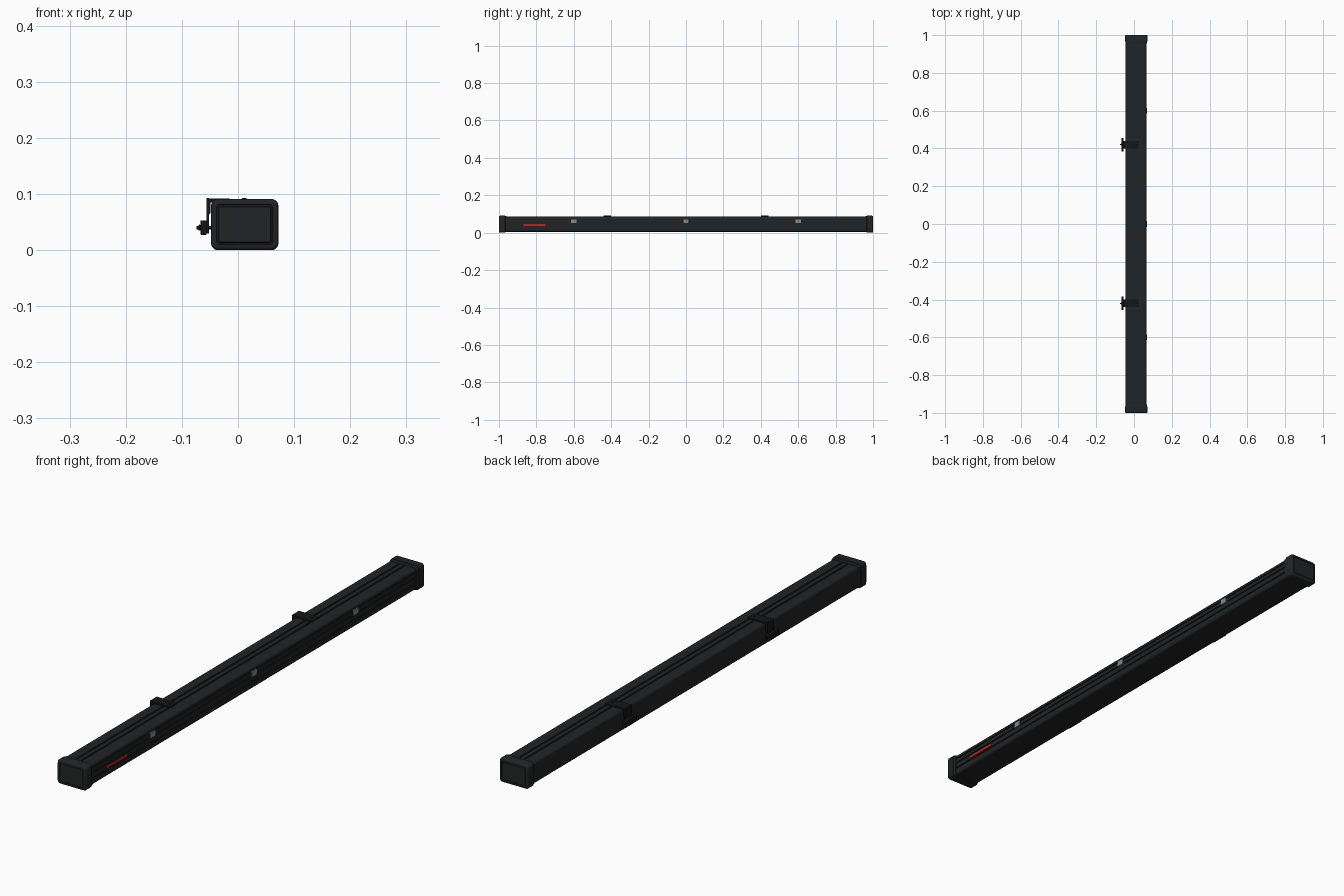
import bpy, bmesh, math
from mathutils import Matrix

if "Cube" in bpy.data.objects:
    bpy.data.objects.remove(bpy.data.objects["Cube"])


def material(name, color):
    m = bpy.data.materials.new(name)
    m.diffuse_color = (*color, 1)
    m.use_nodes = True
    m.node_tree.nodes["Principled BSDF"].inputs["Base Color"].default_value = m.diffuse_color
    return m


CASE = material("case black", (0.016, 0.017, 0.018))
DARK = material("trim black", (0.008, 0.008, 0.009))
GREY = material("tab grey", (0.25, 0.26, 0.27))
RED = material("red", (0.5, 0.02, 0.015))


def finish(ob, mat, bevel=0, segments=2):
    ob.data.materials.append(mat)
    if bevel:
        b = ob.modifiers.new("bevel", 'BEVEL')
        b.width, b.segments, b.limit_method = bevel, segments, 'ANGLE'
    bpy.ops.object.select_all(action='DESELECT')
    ob.select_set(True)
    bpy.context.view_layer.objects.active = ob
    bpy.ops.object.shade_smooth_by_angle(angle=math.radians(35))
    return ob


def from_bmesh(name, bm):
    bmesh.ops.recalc_face_normals(bm, faces=bm.faces)
    me = bpy.data.meshes.new(name)
    bm.to_mesh(me)
    bm.free()
    ob = bpy.data.objects.new(name, me)
    bpy.context.collection.objects.link(ob)
    return ob


def box(name, x, y, z, mat, bevel=0.001):
    bm = bmesh.new()
    size = [b - a for a, b in (x, y, z)]
    mid = [(a + b) / 2 for a, b in (x, y, z)]
    bmesh.ops.create_cube(bm, size=1, matrix=Matrix.Translation(mid) @ Matrix.Diagonal((*size, 1)))
    return finish(from_bmesh(name, bm), mat, bevel)


def rod(name, center, radius, length, axis, mat, sides=20):
    bm = bmesh.new()
    rot = Matrix.Rotation(math.pi / 2, 4, 'Y') if axis == 'X' else Matrix()
    bmesh.ops.create_cone(bm, cap_ends=True, segments=sides, radius1=radius, radius2=radius,
                          depth=length, matrix=Matrix.Translation(center) @ rot)
    return finish(from_bmesh(name, bm), mat, 0.0006, 1)


def round_rect(x0, x1, z0, z1, r, n=5):
    pts = []
    for cx, cz, a in ((x1 - r, z1 - r, 0), (x0 + r, z1 - r, 90), (x0 + r, z0 + r, 180), (x1 - r, z0 + r, 270)):
        for i in range(n + 1):
            t = math.radians(a + 90 * i / n)
            pts.append((cx + r * math.cos(t), cz + r * math.sin(t)))
    return pts


def loft(name, sections, mat):
    """Skin a stack of (y, outline) sections, with closed ends."""
    bm = bmesh.new()
    rings = [[bm.verts.new((x, y, z)) for x, z in pts] for y, pts in sections]
    for a, b in zip(rings, rings[1:]):
        for i in range(len(a)):
            j = (i + 1) % len(a)
            bm.faces.new((a[i], a[j], b[j], b[i]))
    bm.faces.new(rings[0])
    bm.faces.new(rings[-1])
    return finish(from_bmesh(name, bm), mat)


# Extruded case with slots in the top and in the right face
X0, X1, Z0, Z1, R, N = -0.044, 0.066, 0.005, 0.086, 0.009, 5
outline = round_rect(X0, X1, Z0, Z1, R, N)
top, side = [], []
for x in (0.021, -0.001):
    top += [(x + .003, Z1), (x + .003, Z1 - .005), (x - .003, Z1 - .005), (x - .003, Z1)]
for z in (0.030, 0.052, 0.070):
    side += [(X1, z - .002), (X1 - .004, z - .002), (X1 - .004, z + .002), (X1, z + .002)]
profile = outline[:N + 1] + top + outline[N + 1:] + side
loft("case_extrusion", [(-0.975, profile), (0.975, profile)], CASE)

# End caps: collar, rounded shell and recessed outer panel
for s, label in ((-1, "front"), (1, "back")):
    def ring(y, inset, r):
        return (s * y, round_rect(-0.048 + inset, 0.072 - inset, inset, 0.091 - inset, r))
    loft(label + "_end_cap", [ring(0.955, .0035, .010), ring(0.966, .0025, .011), ring(0.967, 0, .012),
                              ring(0.995, 0, .012), ring(0.9985, .002, .011), ring(1.0, .005, .008),
                              ring(1.0, .010, .005), ring(0.998, .011, .004), ring(0.998, .013, .003),
                              ring(0.9995, .014, .003)], CASE)

# Grey tabs and red strip on the right face
for i, y in enumerate((-0.6, 0, 0.6)):
    box(f"strap_tab_{i + 1}", (0.062, 0.0685), (y - .015, y + .015), (0.051, 0.071), GREY)
box("red_strip", (0.063, 0.0672), (-0.873, -0.75), (0.036, 0.046), RED, 0.0005)

# Mounting brackets hooked over the top, with clamp and bolt
for y, label in ((-0.42, "front"), (0.42, "back")):
    w = 0.02
    hook = [(0.026, 0.085), (0.026, 0.0905), (-0.056, 0.0925), (-0.056, 0.030), (-0.052, 0.030),
            (-0.052, 0.062), (-0.049, 0.067), (-0.049, 0.085)]
    loft(label + "_bracket", [(y - w, hook), (y + w, hook)], DARK)
    box(label + "_clamp_bar", (-0.067, -0.056), (y - .036, y + .036), (0.027, 0.053), DARK, 0.002)
    rod(label + "_clamp_bolt", (-0.06, y, 0.040), 0.003, 0.028, 'X', DARK)
    rod(label + "_clamp_nut", (-0.0685, y, 0.040), 0.006, 0.003, 'X', DARK, 6)
    rod(label + "_top_bolt", (0.011, y, 0.0905), 0.004, 0.005, 'Z', DARK)
